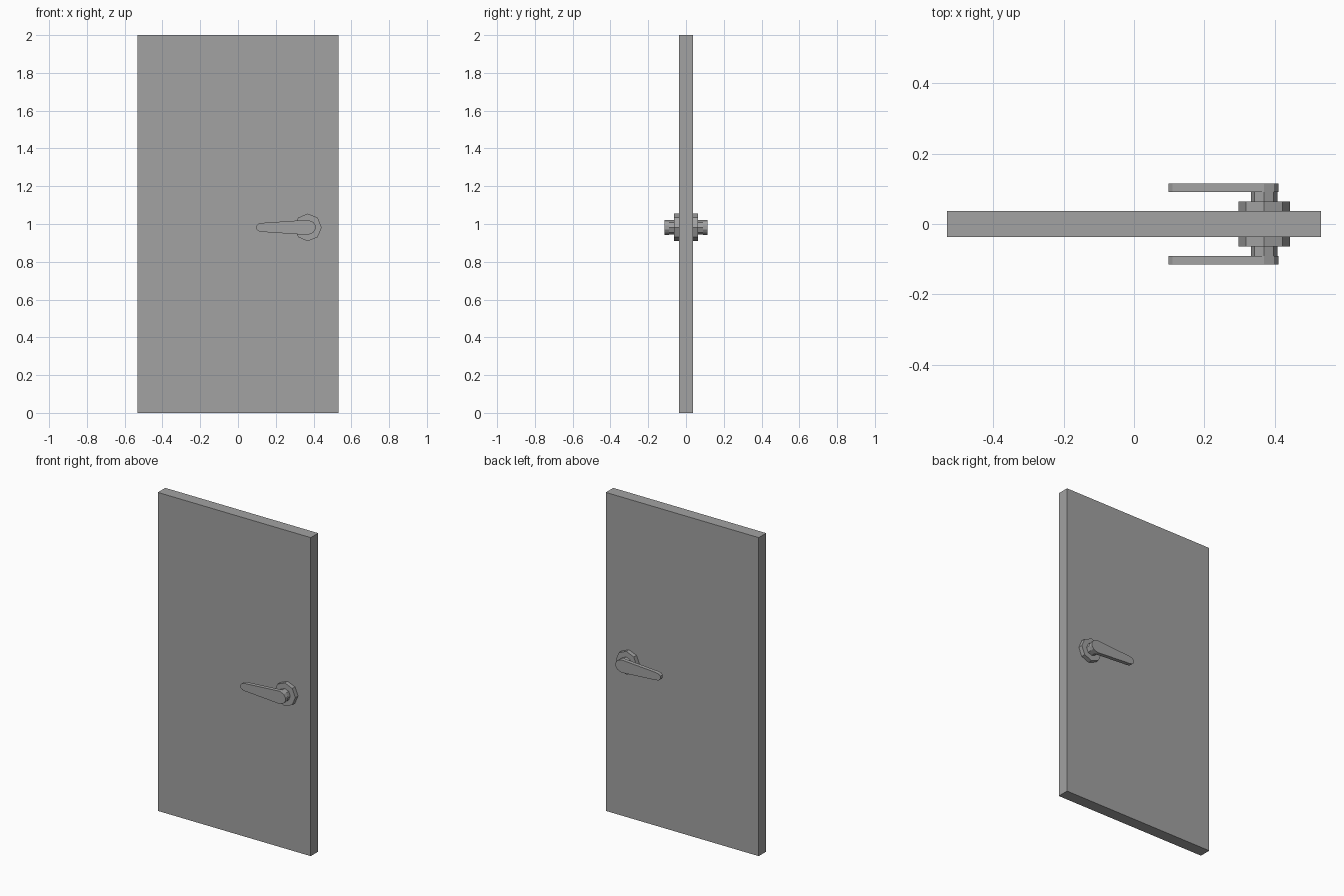
import bpy, bmesh, math

cube = bpy.data.objects.get("Cube")
if cube:
    bpy.data.objects.remove(cube, do_unlink=True)

grey = bpy.data.materials.new("plain grey")
grey.use_nodes = True
COLOUR = (0.36, 0.36, 0.36, 1)
grey.diffuse_color = COLOUR
grey.node_tree.nodes["Principled BSDF"].inputs["Base Color"].default_value = COLOUR

HX, HZ = 0.37, 0.982  # handle axis


def extrude_profile(name, points, y0, y1):
    """Extrude an outline of (x, z) points from y0 to y1."""
    bm = bmesh.new()
    face = bm.faces.new([bm.verts.new((x, y0, z)) for x, z in points])
    out = bmesh.ops.extrude_face_region(bm, geom=[face])
    for v in out["geom"]:
        if isinstance(v, bmesh.types.BMVert):
            v.co.y = y1
    bmesh.ops.recalc_face_normals(bm, faces=bm.faces)
    mesh = bpy.data.meshes.new(name)
    bm.to_mesh(mesh)
    bm.free()
    mesh.materials.append(grey)
    obj = bpy.data.objects.new(name, mesh)
    bpy.context.collection.objects.link(obj)
    return obj


def octagon(radius):
    return [(HX + radius * math.cos(i * math.pi / 4),
             HZ + radius * math.sin(i * math.pi / 4)) for i in range(8)]


# Door slab
extrude_profile("door_panel", [(-0.531, 0), (0.531, 0), (0.531, 2), (-0.531, 2)],
                -0.037, 0.037)

# Lever outline: tapered bar with faceted ends, mirrored about its axis
upper = [(0.098, 0.009), (0.109, 0.020), (0.13, 0.024),
         (HX, 0.040), (HX + 0.028, 0.028), (HX + 0.040, 0.010)]
lever = [(x, HZ + z) for x, z in upper] + [(x, HZ - z) for x, z in reversed(upper)]

# Handle set on both sides
for side, s in (("front", -1), ("back", 1)):
    extrude_profile(side + "_rosette", octagon(0.073), s * 0.036, s * 0.064)
    extrude_profile(side + "_spindle", octagon(0.038), s * 0.063, s * 0.092)
    extrude_profile(side + "_lever", lever, s * 0.091, s * 0.115)
